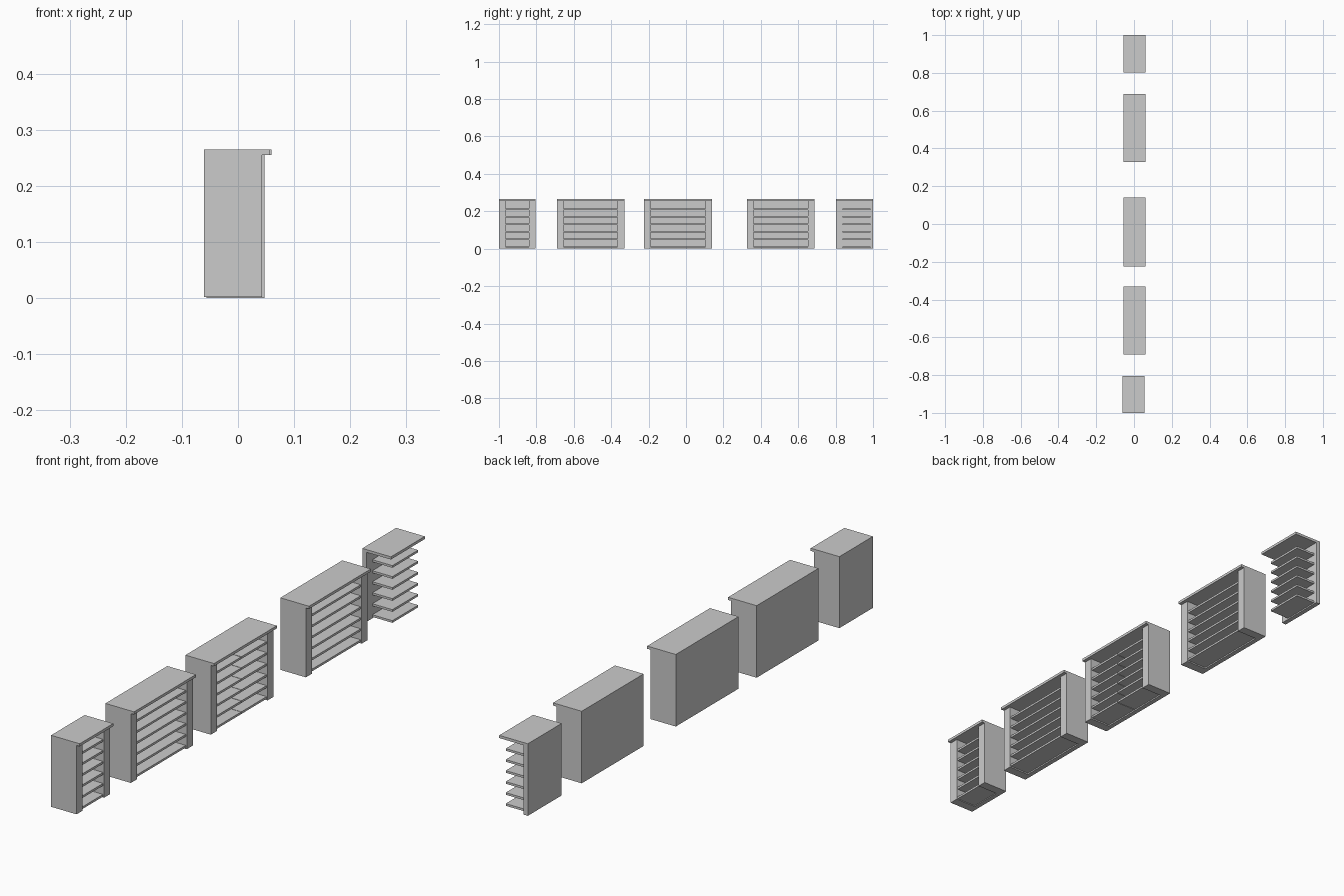
import bpy, bmesh
from mathutils import Matrix

if "Cube" in bpy.data.objects:
    bpy.data.objects.remove(bpy.data.objects["Cube"])

TOP, SLAB = 0.265, 0.01
POST, BACK = 0.035, 0.018
SHELF_Z = [0.009 + 0.0405 * i for i in range(6)]


def boxes(name, spans):
    """One object from axis-aligned boxes (x0, x1, y0, y1, z0, z1)."""
    bm = bmesh.new()
    for x0, x1, y0, y1, z0, z1 in spans:
        m = (Matrix.Translation(((x0 + x1) / 2, (y0 + y1) / 2, (z0 + z1) / 2))
             @ Matrix.Diagonal((x1 - x0, y1 - y0, z1 - z0, 1)))
        bmesh.ops.create_cube(bm, size=1, matrix=m)
    me = bpy.data.meshes.new(name)
    bm.to_mesh(me)
    bm.free()
    ob = bpy.data.objects.new(name, me)
    bpy.context.collection.objects.link(ob)


def bookcase(n, y0, y1, dx=0.0, z0=0.0, walls=True, halves=1):
    xb, xf, xt = -0.0565 + dx, 0.047 + dx, 0.06 + dx
    under = TOP - SLAB
    # top slab overhanging the front
    boxes(f"top_{n}", [(xb, xt, y0, y1, under, TOP)])
    # back panel
    boxes(f"back_panel_{n}", [(xb, xb + BACK, y0, y1, z0, under)])
    # side walls
    if walls:
        boxes(f"side_walls_{n}", [(xb + BACK, xf, y0, y0 + POST, z0, under),
                                  (xb + BACK, xf, y1 - POST, y1, z0, under)])
        s0, s1 = y0 + POST, y1 - POST
    else:
        s0, s1 = y0 + 0.033, y1 - 0.014
    # shelves, split at the middle where the case has two bays
    w = (s1 - s0) / halves
    g = 0.001 if halves > 1 else 0
    boxes(f"shelves_{n}", [(xb + BACK, xf - 0.004, s0 + w * h + g * h,
                            s0 + w * (h + 1) - g * (halves - 1 - h), z - 0.004, z + 0.004)
                           for z in SHELF_Z for h in range(halves)])


bookcase(1, -1.0, -0.805, dx=-0.004, z0=0.002)
bookcase(2, -0.69, -0.33)
bookcase(3, -0.225, 0.14, halves=2)
bookcase(4, 0.327, 0.687)
bookcase(5, 0.803, 1.0, walls=False)
